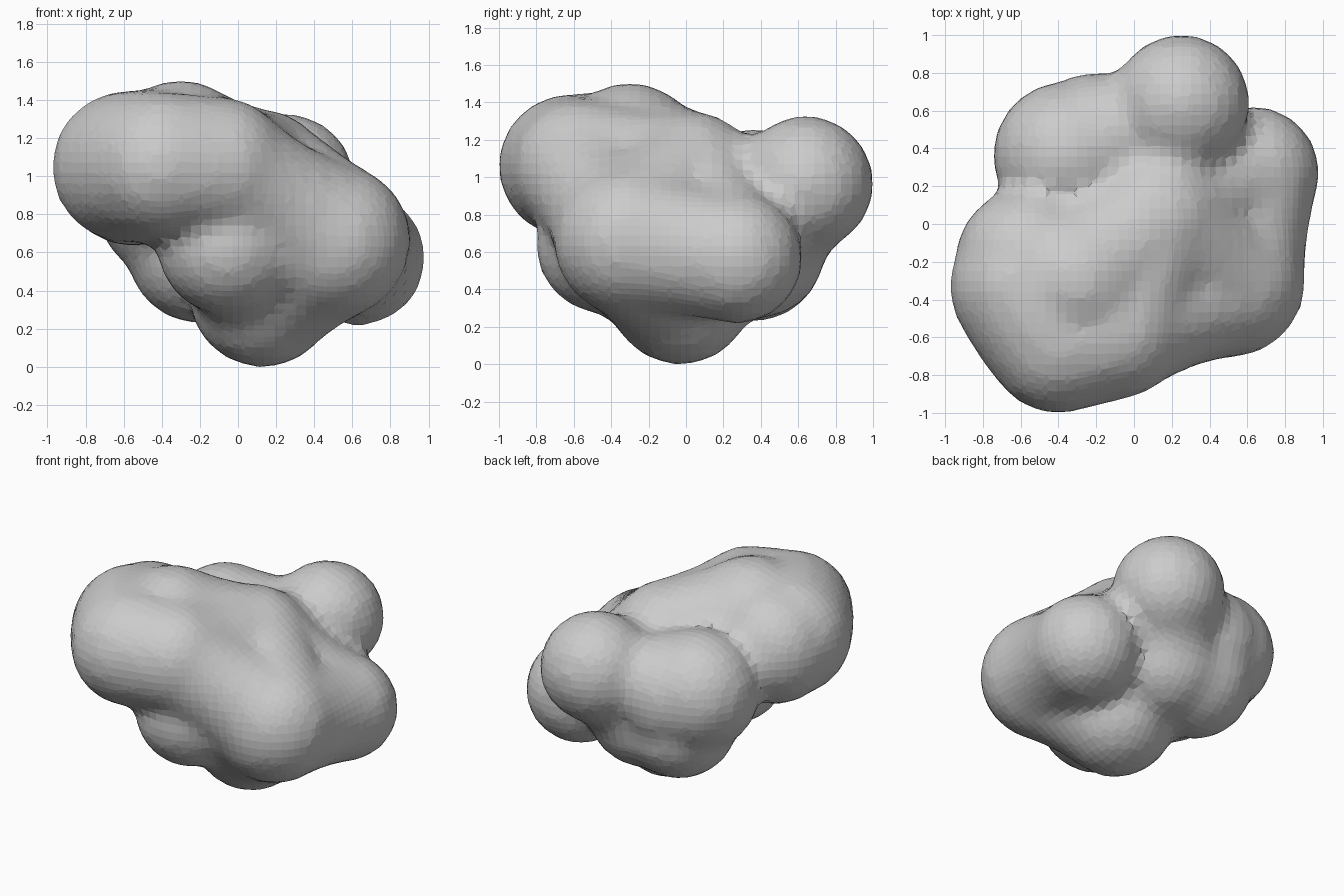
import bpy, bmesh
from mathutils import Vector, Matrix

if "Cube" in bpy.data.objects:
    bpy.data.objects.remove(bpy.data.objects["Cube"])

# Lobes of the lumpy boulder: centre x, y, z and radius
LOBES = {
    "front_left": (-0.40, -0.62, 1.06, 0.385),
    "front_mid":  (-0.10, -0.56, 1.05, 0.37),
    "left":       (-0.58, -0.33, 1.05, 0.40),
    "left_rear":  (-0.55, -0.20, 1.03, 0.40),
    "crown":      (-0.30, -0.30, 1.10, 0.405),
    "top_mid":    (0.11, 0.02, 0.97, 0.385),
    "back":       (0.25, 0.64, 0.965, 0.365),
    "back_left":  (-0.35, 0.36, 0.86, 0.40),
    "back_shoulder": (-0.20, 0.42, 0.84, 0.385),
    "back_low":   (-0.20, 0.36, 0.61, 0.385),
    "back_belly": (0.05, 0.37, 0.62, 0.38),
    "right":      (0.63, 0.27, 0.57, 0.355),
    "front_right": (0.50, -0.30, 0.66, 0.41),
    "front_low":  (-0.05, -0.43, 0.64, 0.375),
    "foot":       (0.13, -0.03, 0.385, 0.39),
    "core":       (0.10, 0.10, 0.70, 0.40),
}

# Pairs of lobes that flow into each other, with the waist between them
LINKS = [
    ("front_left", "front_mid", 0.0), ("front_left", "crown", 0.05),
    ("front_left", "left", -0.02), ("left", "crown", 0.06),
    ("front_mid", "crown", 0.04), ("front_mid", "top_mid", 0.04),
    ("crown", "top_mid", 0.04), ("top_mid", "front_right", 0.02),
    ("top_mid", "right", 0.08), ("front_mid", "front_right", 0.08),
    ("front_right", "right", 0.04), ("front_right", "front_low", 0.14),
    ("front_right", "foot", 0.04), ("front_low", "foot", 0.10),
    ("back_left", "back_low", 0.04), ("back", "back_shoulder", 0.14),
    ("back", "back_belly", 0.08), ("back", "top_mid", 0.22),
    ("back_low", "back_belly", 0.02),
]

bm = bmesh.new()


def add_ball(centre, radius):
    bmesh.ops.create_icosphere(bm, subdivisions=3, radius=radius,
                               matrix=Matrix.Translation(centre))


for x, y, z, r in LOBES.values():
    add_ball(Vector((x, y, z)), r)

# In-between balls bridge the linked lobes
for a, b, waist in LINKS:
    p, q = Vector(LOBES[a]), Vector(LOBES[b])
    for t in (0.2, 0.4, 0.6, 0.8):
        m = p.lerp(q, t)
        add_ball(m.xyz, m.w - waist * 2 * t * (1 - t))

mesh = bpy.data.meshes.new("boulder")
bm.to_mesh(mesh)
bm.free()
boulder = bpy.data.objects.new("boulder", mesh)
bpy.context.collection.objects.link(boulder)

# Fuse everything into one faceted skin with softened creases
fuse = boulder.modifiers.new("fuse", 'REMESH')
fuse.mode = 'VOXEL'
fuse.voxel_size = 0.055
soften = boulder.modifiers.new("soften", 'SMOOTH')
soften.factor = 0.5
soften.iterations = 2
